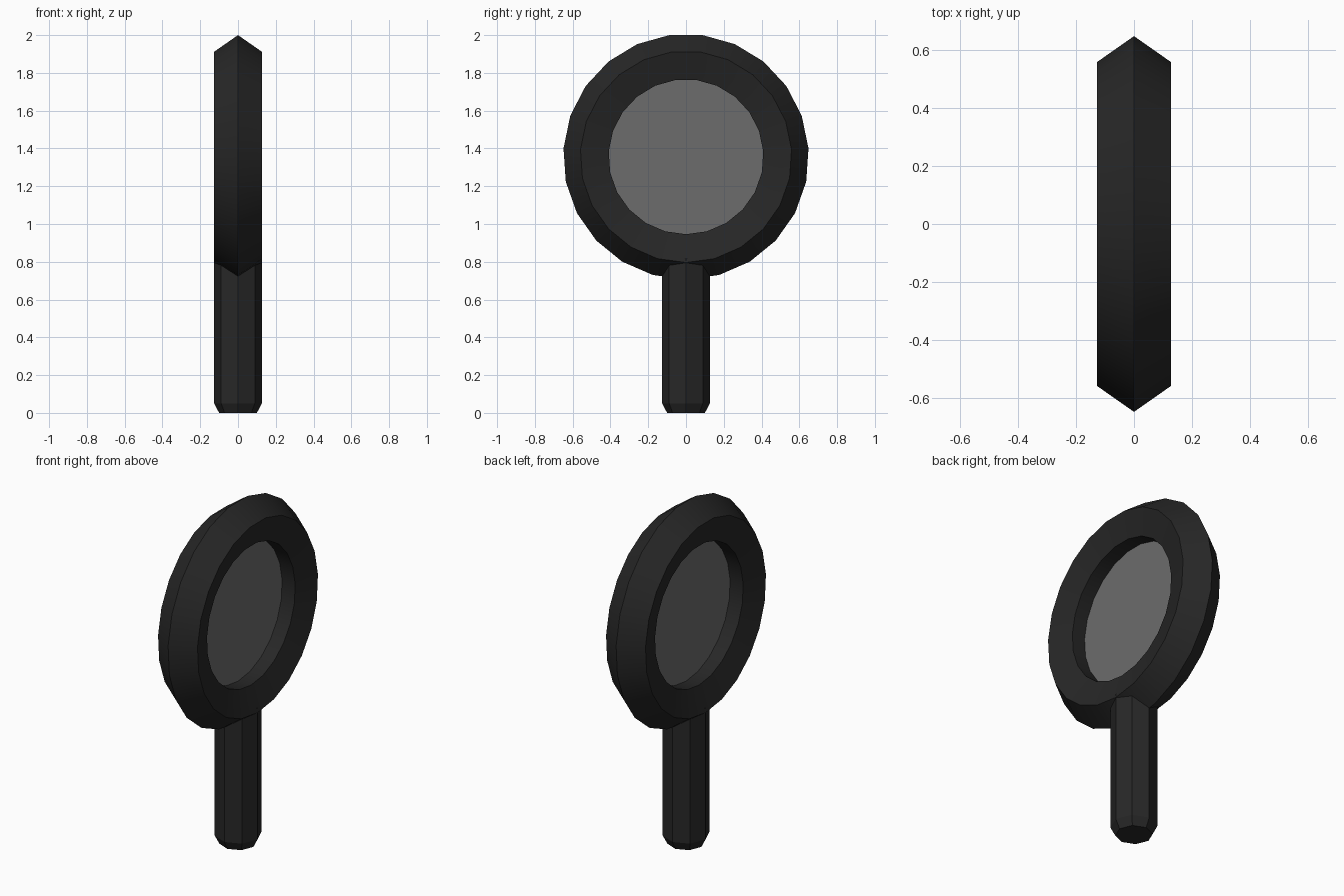
import bpy, bmesh
from math import sin, cos, pi

if "Cube" in bpy.data.objects:
    bpy.data.objects.remove(bpy.data.objects["Cube"])

RING_Z, SIDES = 1.356, 23


def material(name, color):
    m = bpy.data.materials.new(name)
    m.diffuse_color = color
    m.use_nodes = True
    m.node_tree.nodes["Principled BSDF"].inputs["Base Color"].default_value = m.diffuse_color
    return m


def make_object(name, bm, mat, smooth=False):
    bmesh.ops.recalc_face_normals(bm, faces=bm.faces)
    me = bpy.data.meshes.new(name)
    bm.to_mesh(me)
    bm.free()
    me.materials.append(mat)
    ob = bpy.data.objects.new(name, me)
    bpy.context.collection.objects.link(ob)
    if smooth:
        bpy.ops.object.select_all(action='DESELECT')
        ob.select_set(True)
        bpy.context.view_layer.objects.active = ob
        bpy.ops.object.shade_smooth_by_angle(angle=pi / 6)
    return ob


def skin(bm, loops, closed=False):
    """Join consecutive vertex loops with quads."""
    pairs = list(zip(loops, loops[1:]))
    if closed:
        pairs.append((loops[-1], loops[0]))
    for a, b in pairs:
        n = len(a)
        for i in range(n):
            j = (i + 1) % n
            bm.faces.new((a[i], a[j], b[j], b[i]))


def upright_circle(bm, x, r):
    """Circle around the x axis with one vertex at the bottom."""
    return [bm.verts.new((x, r * sin(2 * pi * i / SIDES), RING_Z - r * cos(2 * pi * i / SIDES)))
            for i in range(SIDES)]


def flat_circle(bm, z, r, n=8):
    return [bm.verts.new((r * cos(2 * pi * i / n), r * sin(2 * pi * i / n), z)) for i in range(n)]


black = material("black", (0.02, 0.02, 0.02, 1))
glass = material("glass", (0.15, 0.15, 0.15, 0.5))

# Frame ring: pointed outer rim, dished faces, straight inner wall
profile = [(0, 0.65), (0.128, 0.56), (0.085, 0.41), (-0.085, 0.41), (-0.128, 0.56)]
bm = bmesh.new()
skin(bm, [upright_circle(bm, x, r) for x, r in profile], closed=True)
make_object("frame_ring", bm, black, smooth=True)

# Lens disc in the middle of the ring
bm = bmesh.new()
bm.faces.new(upright_circle(bm, 0, 0.41))
make_object("lens", bm, glass)

# Octagonal handle with a chamfered foot, running up into the ring
bm = bmesh.new()
loops = [flat_circle(bm, z, r) for z, r in [(0, 0.1), (0.05, 0.126), (0.82, 0.126)]]
skin(bm, loops)
bm.faces.new(loops[0])
bm.faces.new(loops[-1])
make_object("handle", bm, black)
